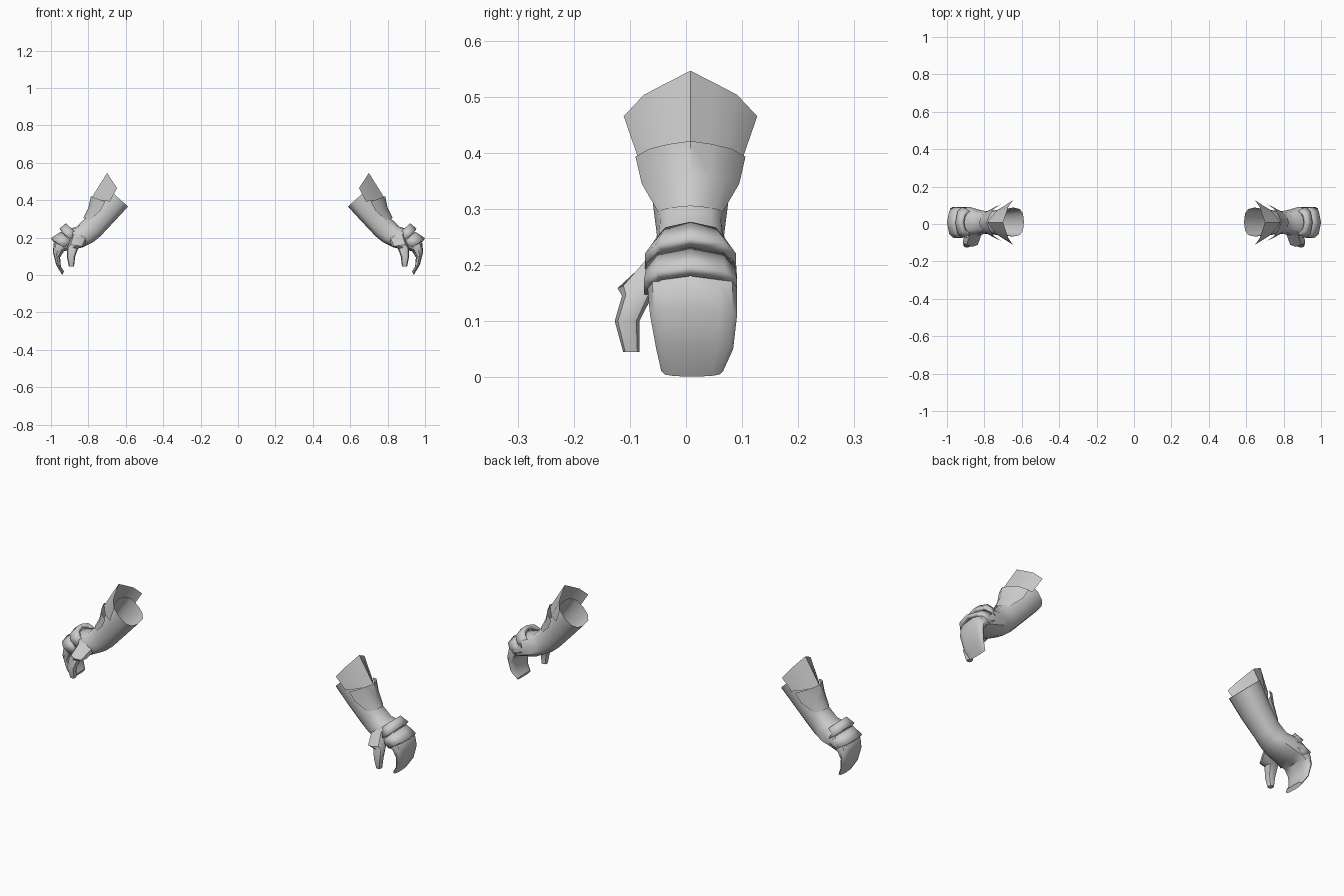
import bpy, bmesh, math

if "Cube" in bpy.data.objects:
    bpy.data.objects.remove(bpy.data.objects["Cube"])

grey = bpy.data.materials.new("light_grey")
grey.diffuse_color = (0.6, 0.6, 0.6, 1)
grey.use_nodes = True
grey.node_tree.nodes["Principled BSDF"].inputs["Base Color"].default_value = grey.diffuse_color


def finish(name, rows, closed, caps=(False, False), thickness=0):
    """Skin rows of points into a surface and mirror it to the other side."""
    bm = bmesh.new()
    rings = [[bm.verts.new(p) for p in row] for row in rows]
    n = len(rings[0])
    for a, b in zip(rings, rings[1:]):
        for i in range(n if closed else n - 1):
            j = (i + 1) % n
            bm.faces.new((a[i], a[j], b[j], b[i]))
    if caps[0]:
        bm.faces.new(rings[0])
    if caps[1]:
        bm.faces.new(rings[-1])
    bmesh.ops.recalc_face_normals(bm, faces=bm.faces)
    # open shells face away from the arm
    if not closed and sum(f.normal.x * f.calc_area() for f in bm.faces) < 0:
        bmesh.ops.reverse_faces(bm, faces=bm.faces)
    mesh = bpy.data.meshes.new(name)
    bm.to_mesh(mesh)
    bm.free()
    mesh.materials.append(grey)
    obj = bpy.data.objects.new(name, mesh)
    bpy.context.collection.objects.link(obj)
    bpy.ops.object.select_all(action='DESELECT')
    obj.select_set(True)
    bpy.context.view_layer.objects.active = obj
    bpy.ops.object.shade_smooth_by_angle(angle=math.radians(42))
    if thickness:
        solid = obj.modifiers.new("Thickness", 'SOLIDIFY')
        solid.thickness = thickness
        solid.offset = -1
    mirror = obj.modifiers.new("Mirror", 'MIRROR')
    mirror.use_mirror_merge = False


def tube(name, sections, sides, caps, power=0.85):
    """Sections: outer (x, z), inner (x, z), y min, y max."""
    def bend(v):
        return math.copysign(abs(v) ** power, v)
    rows = []
    for (ox, oz), (ix, iz), y0, y1 in sections:
        row = []
        for i in range(sides):
            a = 2 * math.pi * i / sides
            c, s = bend(math.cos(a)), bend(math.sin(a))
            row.append(((ox + ix) / 2 + c * (ox - ix) / 2,
                        (y0 + y1) / 2 + s * (y1 - y0) / 2,
                        (oz + iz) / 2 + c * (oz - iz) / 2))
        rows.append(row)
    finish(name, rows, True, caps)


def shell(name, sections, profile, thickness=0):
    """Sections: ridge (x, z), edge (x, z), half width. Profile: y share, drop share."""
    full = [(-y, d) for y, d in reversed(profile[1:])] + profile
    rows = [[(rx + (ex - rx) * d, 0.008 + y * w, rz + (ez - rz) * d)
             for y, d in full] for (rx, rz), (ex, ez), w in sections]
    finish(name, rows, False, thickness=thickness)


# Open sleeve flowing into the hand and the curled mitten fingers
tube("sleeve_and_hand", [
    ((0.70, 0.468), (0.588, 0.366), -0.067, 0.088),
    ((0.76, 0.375), (0.658, 0.290), -0.062, 0.078),
    ((0.82, 0.300), (0.735, 0.208), -0.052, 0.068),
    ((0.865, 0.257), (0.775, 0.175), -0.056, 0.073),
    ((0.915, 0.245), (0.83, 0.148), -0.068, 0.09),
    ((0.952, 0.210), (0.895, 0.135), -0.069, 0.091),
    ((0.985, 0.172), (0.93, 0.128), -0.068, 0.091),
    ((0.990, 0.125), (0.951, 0.095), -0.064, 0.091),
    ((0.973, 0.055), (0.947, 0.045), -0.053, 0.084),
    ((0.940, 0.001), (0.930, 0.020), -0.044, 0.066),
], 12, (False, True), 0.75)

# Thumb with a flared base
tube("thumb", [
    ((0.88, 0.25), (0.80, 0.20), -0.05, 0.02),
    ((0.905, 0.165), (0.825, 0.152), -0.122, -0.04),
    ((0.915, 0.148), (0.855, 0.142), -0.114, -0.06),
    ((0.915, 0.10), (0.870, 0.10), -0.127, -0.083),
    ((0.904, 0.045), (0.877, 0.045), -0.112, -0.083),
], 8, (False, True))

# Pointed flaring cuff plate
shell("upper_cuff_plate", [
    ((0.70, 0.546), (0.647, 0.465), 0.119),
    ((0.785, 0.410), (0.685, 0.393), 0.094),
], [(0, 0), (0.35, 0.26), (0.7, 0.53), (1, 1)])

# Lower cuff plate tapering to the wrist
shell("lower_cuff_plate", [
    ((0.787, 0.421), (0.71, 0.393), 0.098),
    ((0.80, 0.360), (0.735, 0.345), 0.087),
    ((0.828, 0.305), (0.79, 0.295), 0.058),
], [(0, 0), (0.4, 0.2), (0.75, 0.5), (1, 1)])

# Two raised bands across the back of the hand
band = [(0, 0), (0.75, 0.18), (1, 0.5), (1, 1)]
shell("rear_knuckle_band", [
    ((0.92, 0.277), (0.86, 0.222), 0.060),
    ((0.955, 0.248), (0.892, 0.193), 0.081),
], band, 0.02)
shell("front_knuckle_band", [
    ((0.947, 0.232), (0.888, 0.175), 0.078),
    ((1.0, 0.197), (0.93, 0.147), 0.083),
], band, 0.02)
